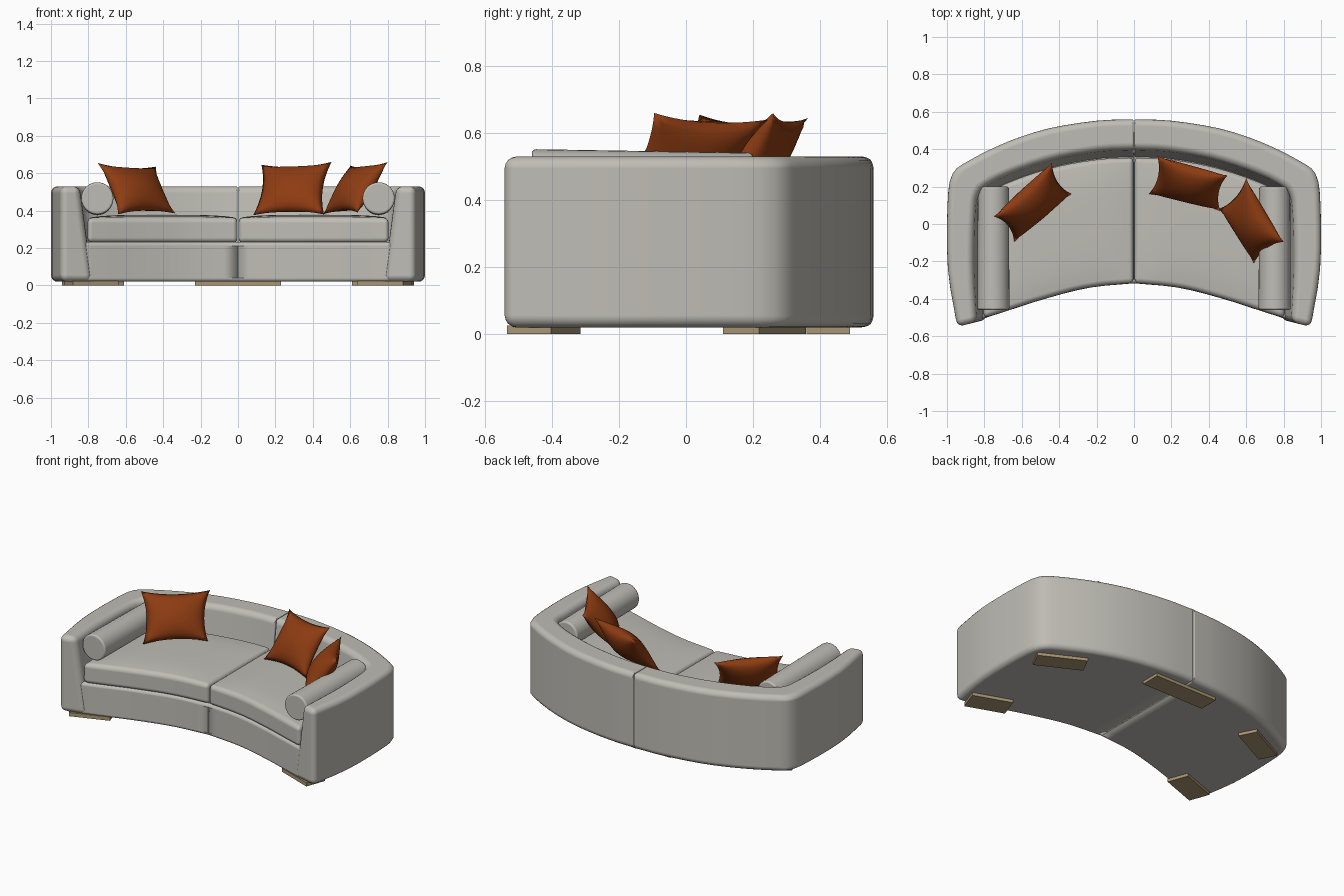
import bpy, bmesh, math
from mathutils import Vector

if "Cube" in bpy.data.objects:
    bpy.data.objects.remove(bpy.data.objects["Cube"])


def material(name, rgb):
    m = bpy.data.materials.new(name)
    m.use_nodes = True
    m.diffuse_color = (*rgb, 1)
    m.node_tree.nodes["Principled BSDF"].inputs["Base Color"].default_value = (*rgb, 1)
    return m


FABRIC = material("warm grey fabric", (0.52, 0.505, 0.46))
RUST = material("rust fabric", (0.27, 0.045, 0.006))
WOOD = material("tan wood", (0.40, 0.30, 0.17))


def smooth_path(points, steps=3):
    """Catmull-Rom curve through plan points."""
    p = [Vector(q) for q in points]
    p = [2 * p[0] - p[1]] + p + [2 * p[-1] - p[-2]]
    out = []
    for a, b, c, d in zip(p, p[1:], p[2:], p[3:]):
        for k in range(steps):
            t = k / steps
            out.append(0.5 * (2 * b + (c - a) * t + (2 * a - 5 * b + 4 * c - d) * t ** 2
                              + (3 * b - a - 3 * c + d) * t ** 3))
    return out + [p[-2]]


def y_at(path, x):
    for a, b in zip(path, path[1:]):
        if x <= b.x:
            return a.y + (b.y - a.y) * (x - a.x) / (b.x - a.x)
    return path[-1].y


def finish(name, bm, mat, bevel=0, seam=1, mirror=True):
    """Turn bm into an object; seam scales the bevel on the centre plane."""
    bmesh.ops.recalc_face_normals(bm, faces=bm.faces)
    if bevel:
        weight = bm.edges.layers.float.new("bevel_weight_edge")
        for e in bm.edges:
            if e.calc_face_angle(0) > 0.7:
                centred = all(abs(v.co.x) < 0.01 for v in e.verts)
                e[weight] = seam if centred else 1
    for f in bm.faces:
        f.smooth = True
    me = bpy.data.meshes.new(name)
    bm.to_mesh(me)
    bm.free()
    me.materials.append(mat)
    ob = bpy.data.objects.new(name, me)
    bpy.context.collection.objects.link(ob)
    if bevel:
        mod = ob.modifiers.new("rounding", "BEVEL")
        mod.limit_method = "WEIGHT"
        mod.width = bevel
        mod.segments = 4
        mod.use_clamp_overlap = False
        mod.harden_normals = True
    if mirror:
        mod = ob.modifiers.new("other side", "MIRROR")
        mod.use_mirror_merge = False
    return ob


# Plan curves of one half
OUTER = smooth_path([(0.002, 0.56), (0.2, 0.552), (0.46, 0.51), (0.68, 0.438), (0.88, 0.34),
                     (0.972, 0.265), (0.997, 0.1), (0.995, -0.24), (0.945, -0.55)])
INNER = smooth_path([(0.002, 0.40), (0.18, 0.392), (0.40, 0.355), (0.60, 0.295), (0.76, 0.225),
                     (0.835, 0.16), (0.855, 0.03), (0.86, -0.24), (0.845, -0.525)])
FRONT = smooth_path([(0, -0.32), (0.25, -0.345), (0.5, -0.41), (0.66, -0.462),
                     (0.82, -0.512), (0.95, -0.545)])

# Curved back and arms: leaning four-sided section lofted along the plan
bm = bmesh.new()
rings = []
for o, i in zip(OUTER, INNER):
    foot = i + (i - o).normalized() * 0.07
    if o.x < 0.01:
        foot.x = i.x
    rings.append([bm.verts.new((q.x, q.y, z)) for q, z in
                  ((o, 0.02), (o, 0.53), (i, 0.53), (foot, 0.02))])
for a, b in zip(rings, rings[1:]):
    for k in range(4):
        bm.faces.new((a[k], a[k - 1], b[k - 1], b[k]))
bm.faces.new(rings[0])
bm.faces.new(rings[-1])
finish("back_and_arms", bm, FABRIC, 0.036, seam=0.25)


def slab(name, x0, x1, inset, back_gap, z0, z1, crown, bevel, seam):
    """Slab between the front curve and the back, with a crowned top."""
    bm = bmesh.new()
    bmesh.ops.create_grid(bm, x_segments=12, y_segments=10, size=1)
    for v in bm.verts:
        s, t = v.co.x, v.co.y
        x = x0 + (x1 - x0) * (s + 1) / 2
        lo = y_at(FRONT, x) + inset
        hi = y_at(INNER[:16], x) - back_gap
        v.co = (x, lo + (hi - lo) * (t + 1) / 2, z1 + crown * (1 - s ** 4) * (1 - t ** 4))
    new = bmesh.ops.extrude_face_region(bm, geom=bm.faces[:])["geom"]
    for v in new:
        if isinstance(v, bmesh.types.BMVert):
            v.co.z = z0
    return finish(name, bm, FABRIC, bevel, seam)


slab("base", 0, 0.92, 0.003, 0, 0.02, 0.232, 0, 0.02, 0)
slab("seat_cushions", 0.004, 0.805, 0.004, 0.045, 0.228, 0.362, 0.016, 0.028, 0.8)

# Bolsters beside the arms
bm = bmesh.new()
bmesh.ops.create_cone(bm, cap_ends=True, segments=32, radius1=0.086, radius2=0.083, depth=0.66)
for v in bm.verts:
    x, y, z = v.co
    v.co = (0.752 + x, z - 0.13, 0.462 + y - 0.012 * z)
finish("arm_bolsters", bm, FABRIC, 0.012)


# Scatter pillows: pinched square, puffed both ways
def pillow(name, top_a, top_b, low_b, low_a, puff=0.07, n=16):
    a, b, c, d = (Vector(p) for p in (top_a, top_b, low_b, low_a))
    normal = (b - a).cross(d - a).normalized()
    bm = bmesh.new()
    for side in (-1, 1):
        grid = bmesh.ops.create_grid(bm, x_segments=n, y_segments=n, size=1)["verts"]
        for v in grid:
            s, t = v.co.x, v.co.y
            h = max(0, (1 - s * s) * (1 - t * t)) ** 0.6 * puff * side
            u = (1 + s * (1 - 0.14 * (1 - t * t))) / 2
            w = (1 + t * (1 - 0.14 * (1 - s * s))) / 2
            v.co = d.lerp(c, u).lerp(a.lerp(b, u), w) + normal * h
    bmesh.ops.remove_doubles(bm, verts=bm.verts, dist=0.0005)
    finish(name, bm, RUST, mirror=False)


pillow("right_pillow", (-0.75, 0.04, 0.655), (-0.44, 0.33, 0.635),
       (-0.335, 0.16, 0.385), (-0.64, -0.095, 0.38))
pillow("middle_pillow", (0.125, 0.365, 0.645), (0.5, 0.26, 0.66),
       (0.46, 0.07, 0.38), (0.08, 0.16, 0.375))
pillow("left_pillow", (0.6, 0.245, 0.64), (0.8, -0.095, 0.66),
       (0.64, -0.21, 0.39), (0.455, 0.08, 0.38))


# Low plate feet
def foot(name, x, y, length, width, angle, mirror=True):
    bm = bmesh.new()
    bmesh.ops.create_cube(bm, size=1)
    c, s = math.cos(math.radians(angle)), math.sin(math.radians(angle))
    for v in bm.verts:
        p, q = v.co.x * length, v.co.y * width
        v.co = (x + p * c - q * s, y + p * s + q * c, 0.0125 + v.co.z * 0.025)
    ob = finish(name, bm, WOOD, mirror=mirror)
    for f in ob.data.polygons:
        f.use_smooth = False


foot("front_feet", 0.785, -0.425, 0.26, 0.14, -20)
foot("rear_corner_feet", 0.775, 0.235, 0.31, 0.12, -27)
foot("rear_centre_foot", 0, 0.425, 0.46, 0.13, 0, mirror=False)
